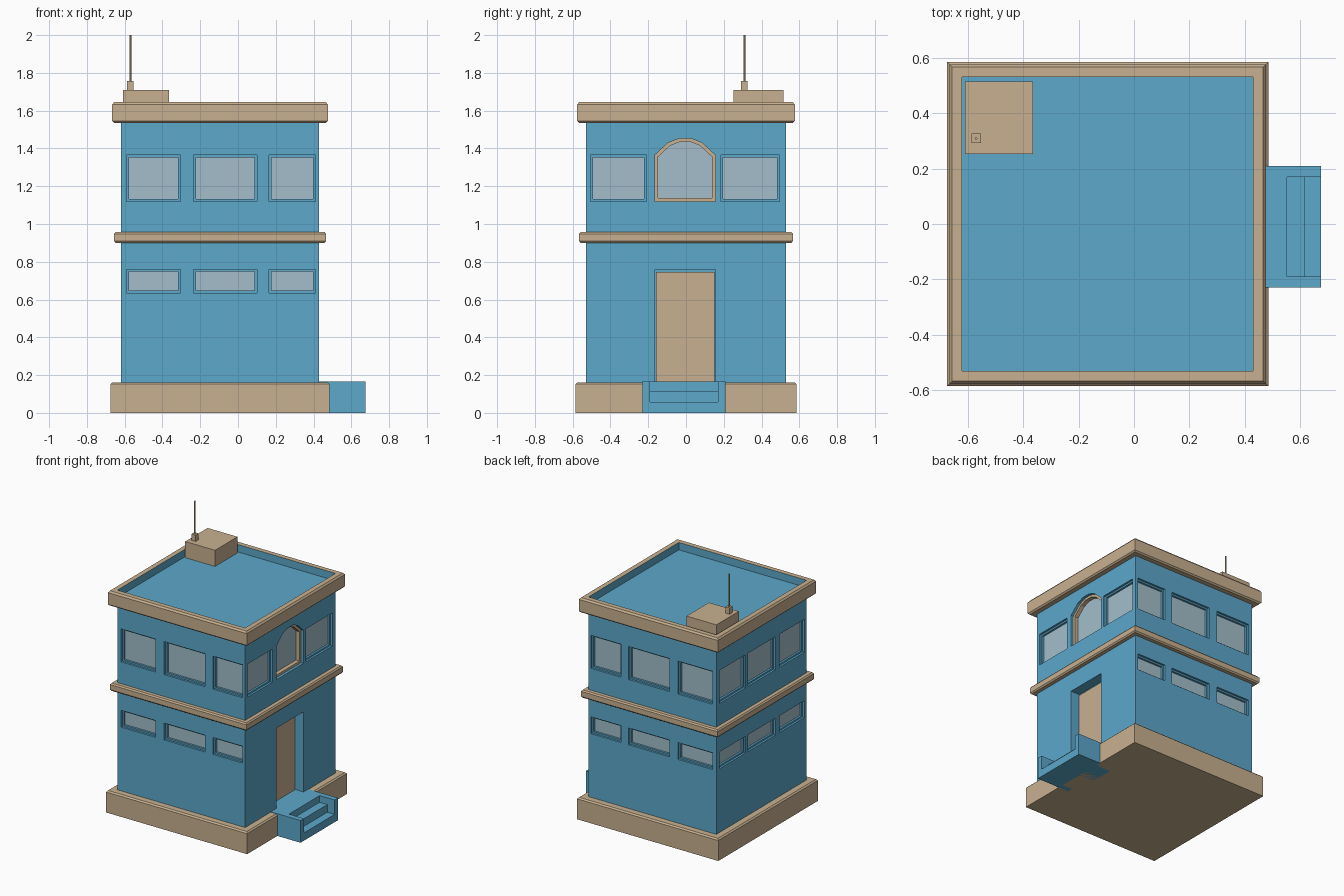
import bpy, bmesh

if "Cube" in bpy.data.objects:
    bpy.data.objects.remove(bpy.data.objects["Cube"])

X0, X1, Y0, Y1 = -0.62, 0.43, -0.53, 0.53      # outer wall faces


def material(name, rgb):
    m = bpy.data.materials.new(name)
    m.diffuse_color = (*rgb, 1)
    m.use_nodes = True
    m.node_tree.nodes["Principled BSDF"].inputs["Base Color"].default_value = m.diffuse_color
    return m


BLUE = material("blue wall", (0.107, 0.392, 0.597))
TAN = material("tan trim", (0.578, 0.434, 0.279))
GLASS = material("pale glass", (0.366, 0.515, 0.591))


def finish(bm, name, *mats):
    bmesh.ops.recalc_face_normals(bm, faces=bm.faces)
    me = bpy.data.meshes.new(name)
    bm.to_mesh(me)
    bm.free()
    ob = bpy.data.objects.new(name, me)
    bpy.context.collection.objects.link(ob)
    for m in mats:
        me.materials.append(m)
    return ob


def loft(bm, loops, closed=False):
    """Skin successive point loops; cap the ends, or join last to first."""
    rings = [[bm.verts.new(p) for p in lp] for lp in loops]
    n = len(rings[0])
    pairs = list(zip(rings, rings[1:])) + ([(rings[-1], rings[0])] if closed else [])
    for a, b in pairs:
        for i in range(n):
            j = (i + 1) % n
            bm.faces.new((a[i], a[j], b[j], b[i]))
    if not closed:
        bm.faces.new(rings[0])
        bm.faces.new(rings[-1])


def rect(x0, x1, y0, y1, z):
    return [(x0, y0, z), (x1, y0, z), (x1, y1, z), (x0, y1, z)]


def box(name, mat, *boxes):
    bm = bmesh.new()
    for x0, x1, y0, y1, z0, z1 in boxes:
        loft(bm, [rect(x0, x1, y0, y1, z0), rect(x0, x1, y0, y1, z1)])
    return finish(bm, name, mat)


def moulding(name, profile, *mats):
    """Stack of rectangles offset from the walls: (offset, height)."""
    bm = bmesh.new()
    loft(bm, [rect(X0 - o, X1 + o, Y0 - o, Y1 + o, z) for o, z in profile])
    return finish(bm, name, *mats)


# map wall coordinates (along, up, depth into wall) to space
SIDES = {
    "front": lambda u, w, d: (u, Y0 + d, w),
    "back": lambda u, w, d: (u, Y1 - d, w),
    "right": lambda u, w, d: (X1 - d, u, w),
    "left": lambda u, w, d: (X0 + d, u, w),
}


def outline(u0, u1, w0, w1, g=0.0, arch=False):
    u0, u1, w0 = u0 + g, u1 - g, w0 + g
    if not arch:
        return [(u0, w0), (u1, w0), (u1, w1 - g), (u0, w1 - g)]
    c, h = (u0 + u1) / 2, (u1 - u0) / 2
    s = 1.365 - g / 2
    curve = [(c + h * k, s + (w1 - g - s) * t)
             for k, t in ((1, 0), (0.56, 0.72), (0.2, 0.97), (-0.2, 0.97), (-0.56, 0.72), (-1, 0))]
    return [(u0, w0), (u1, w0)] + curve


def wall_loft(bm, side, steps, closed=False):
    loft(bm, [[SIDES[side](u, w, d) for u, w in pts] for pts, d in steps], closed)


# window and door openings: cut shapes, frames and panes
cuts, panes = bmesh.new(), bmesh.new()


def window(side, u0, u1, w0, w1):
    outer, inner = outline(u0, u1, w0, w1), outline(u0, u1, w0, w1, 0.012)
    wall_loft(cuts, side, [(outer, -0.03), (outer, 0.015), (inner, 0.015), (inner, 0.034)])
    wall_loft(panes, side, [(inner, 0.030), (inner, 0.036)])


FRONT_COLS = [(-0.59, -0.305), (-0.235, 0.10), (0.165, 0.41)]
SIDE_COLS = [(-0.505, -0.21), (-0.165, 0.155), (0.185, 0.495)]
UPPER, LOWER = (1.12, 1.365), (0.635, 0.76)

for side, cols in (("front", FRONT_COLS), ("back", FRONT_COLS), ("left", SIDE_COLS)):
    for u0, u1 in cols:
        for row in (UPPER, LOWER):
            window(side, u0, u1, *row)
for k in (0, 2):
    window("right", *SIDE_COLS[k], *UPPER)

# arched window above the door
arch_dims = (-0.165, 0.155, 1.12, 1.455)
arch_out = outline(*arch_dims, arch=True)
arch_in = outline(*arch_dims, g=0.018, arch=True)
wall_loft(cuts, "right", [(arch_out, -0.03), (arch_out, 0.06)])
wall_loft(panes, "right", [(arch_in, 0.05), (arch_in, 0.058)])
bm = bmesh.new()
wall_loft(bm, "right", [(arch_out, 0.02), (arch_in, 0.02), (arch_in, 0.06), (arch_out, 0.06)], True)
finish(bm, "arch_window_frame", TAN)

# door in its deep recess
hole = outline(-0.165, 0.155, 0.165, 0.76)
wall_loft(cuts, "right", [(hole, -0.03), (hole, 0.075)])
leaf = outline(-0.160, 0.150, 0.166, 0.747)
bm = bmesh.new()
wall_loft(bm, "right", [(leaf, 0.066), (leaf, 0.08)])
finish(bm, "door", TAN)

finish(panes, "window_glass", GLASS)

# walls with the openings cut out
walls = box("walls", BLUE, (X0, X1, Y0, Y1, 0.1, 1.56))
cutter = finish(cuts, "opening_cutter", BLUE)
cutter.hide_render = True
mod = walls.modifiers.new("openings", "BOOLEAN")
mod.operation, mod.solver, mod.object = "DIFFERENCE", "EXACT", cutter
bpy.context.view_layer.objects.active = walls
bpy.ops.object.modifier_apply(modifier=mod.name)
bpy.data.objects.remove(cutter)

# plinth, middle band and roof cornice
moulding("plinth", [(0.055, 0), (0.055, 0.152), (0.045, 0.162)], TAN)
moulding("middle_band", [(-0.005, 0.900), (0.028, 0.900), (0.036, 0.910),
                         (0.036, 0.948), (0.028, 0.958), (-0.005, 0.958)], TAN)
roof = moulding("roof_cornice", [(-0.005, 1.535), (0.036, 1.535), (0.046, 1.545), (0.046, 1.632),
                                 (0.036, 1.645), (0.0, 1.645), (0.0, 1.59)], TAN, BLUE)
for f in roof.data.polygons:      # sunken roof and inner parapet are blue
    if f.center.z > 1.55 and X0 - 0.001 < f.center.x < X1 + 0.001 and Y0 - 0.001 < f.center.y < Y1 + 0.001:
        f.material_index = 1

# rooftop box with antenna
box("roof_box", TAN, (-0.61, -0.365, 0.252, 0.515, 1.58, 1.71))
box("antenna_base", TAN, (-0.587, -0.553, 0.292, 0.326, 1.70, 1.757))
bpy.ops.mesh.primitive_cylinder_add(vertices=8, radius=0.005, depth=0.26, location=(-0.57, 0.309, 1.87))
antenna = bpy.context.object
antenna.name = "antenna_rod"
antenna.data.materials.append(TAN)

# entrance steps between two cheek walls
box("entrance_steps", BLUE,
    (0.36, 0.552, -0.19, 0.17, 0, 0.165),
    (0.552, 0.615, -0.19, 0.17, 0, 0.115),
    (0.615, 0.675, -0.19, 0.17, 0, 0.058),
    (0.40, 0.675, -0.23, -0.19, 0, 0.165),
    (0.40, 0.675, 0.17, 0.21, 0, 0.165))
